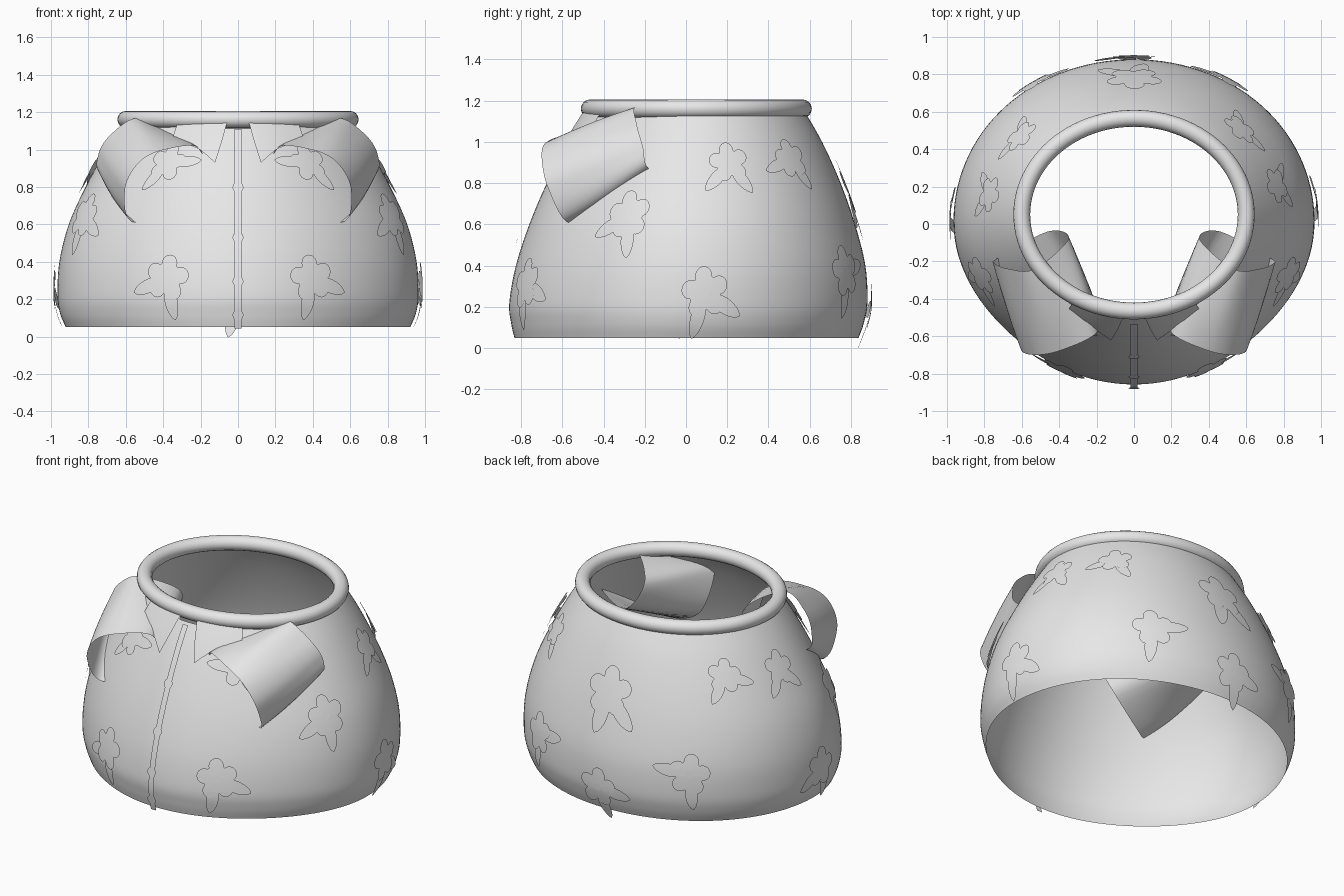
import bpy, bmesh, math
from mathutils import Vector

cube = bpy.data.objects.get("Cube")
if cube:
    bpy.data.objects.remove(cube, do_unlink=True)

mat = bpy.data.materials.new("light_grey")
mat.use_nodes = True
GREY = (0.8, 0.8, 0.8, 1)
mat.diffuse_color = GREY
mat.node_tree.nodes["Principled BSDF"].inputs["Base Color"].default_value = GREY


def finish(name, bm, angle=50):
    me = bpy.data.meshes.new(name)
    bm.to_mesh(me)
    bm.free()
    ob = bpy.data.objects.new(name, me)
    bpy.context.collection.objects.link(ob)
    me.materials.append(mat)
    bpy.ops.object.select_all(action="DESELECT")
    ob.select_set(True)
    bpy.context.view_layer.objects.active = ob
    bpy.ops.object.shade_smooth_by_angle(angle=math.radians(angle))


def spline(points, steps, closed=False):
    """Smooth curve through the points."""
    p = [Vector(q) for q in points]
    n = len(p)
    pick = (lambda i: p[i % n]) if closed else (lambda i: p[max(0, min(n - 1, i))])
    out = []
    for i in range(n if closed else n - 1):
        a, b, c, d = (pick(i + k) for k in (-1, 0, 1, 2))
        for s in range(steps):
            t = s / steps
            out.append(0.5 * (2 * b + (c - a) * t + (2 * a - 5 * b + 4 * c - d) * t * t
                              + (3 * b - a - 3 * c + d) * t ** 3))
    return out if closed else out + [p[-1]]


def loft(bm, rings, closed=True):
    rows = [[bm.verts.new(v) for v in r] for r in rings]
    n = len(rows[0])
    for a, b in zip(rows, rows[1:]):
        for i in range(n if closed else n - 1):
            j = (i + 1) % n
            bm.faces.new((a[i], a[j], b[j], b[i]))
    return rows


# Body profile: height, half width, front depth, back depth
ROWS = spline([(0.05, 0.92, 0.832, 0.837), (0.12, 0.95, 0.848, 0.862),
               (0.22, 0.965, 0.857, 0.88), (0.4, 0.955, 0.825, 0.87),
               (0.6, 0.905, 0.76, 0.82), (0.8, 0.815, 0.675, 0.75),
               (1.0, 0.705, 0.572, 0.66), (1.165, 0.6, 0.465, 0.565)], 5)


def point(theta, z):
    """Point on the body; theta is 0 at the front and grows towards +x."""
    k = 0
    while k < len(ROWS) - 2 and ROWS[k + 1][0] < z:
        k += 1
    a, b = ROWS[k], ROWS[k + 1]
    r = a + (b - a) * ((z - a[0]) / (b[0] - a[0]))
    cy, ry = (r[3] - r[2]) / 2, (r[3] + r[2]) / 2
    # the front is a little pinched at its diagonals
    f = 1 - (0.028 if math.cos(theta) > 0 else -0.006) * math.sin(2 * theta) ** 2
    return Vector((r[1] * f * math.sin(theta), cy - ry * f * math.cos(theta), z))


def lifted(theta, z, off):
    e = 0.01
    du = point(theta + e, z) - point(theta - e, z)
    dv = point(theta, z + e) - point(theta, z - e)
    return point(theta, z) + du.cross(dv).normalized() * off


# Body shell, with a small notch at the front of the neck
bm = bmesh.new()
N = 120
loft(bm, [[point(math.tau * i / N, r[0]) for i in range(N)] for r in ROWS])
notch = [f for f in bm.faces if f.calc_center_median().z > 1.11
         and abs(f.calc_center_median().x) < 0.055 and f.calc_center_median().y < 0]
bmesh.ops.delete(bm, geom=notch, context="FACES")
finish("shirt_body", bm)

# Rolled neck ring
bm = bmesh.new()
rings = []
for i in range(96):
    t = math.tau * i / 96
    d = Vector((math.sin(t), -math.cos(t), 0))
    c = Vector((0.6 * d.x, 0.05 + 0.515 * d.y, 1.161))
    rings.append([c + 0.045 * (d * math.cos(q) + Vector((0, 0, math.sin(q))))
                  for q in (math.tau * k / 16 for k in range(16))])
loft(bm, rings + rings[:1])
bmesh.ops.remove_doubles(bm, verts=bm.verts, dist=1e-5)
finish("neck_ring", bm)

# Open sleeves, lofted from the cuff to the shoulder
CUFF = [(0.55, -0.57, 0.61), (0.605, -0.67, 0.78), (0.53, -0.7, 0.93),
        (0.39, -0.675, 1.0), (0.2, -0.58, 1.0), (0.22, -0.45, 0.75)]
SHOULDER = [(0.725, -0.18, 0.87), (0.745, -0.21, 0.98), (0.67, -0.24, 1.09),
            (0.53, -0.24, 1.168), (0.35, -0.08, 1.06), (0.46, -0.04, 0.87)]
for side, sx in (("left", 1), ("right", -1)):
    bm = bmesh.new()
    ends = [spline(r, 8, True) for r in (CUFF, SHOULDER)]
    rings = []
    for k in range(7):
        t = k / 6
        ring = [a.lerp(b, t) for a, b in zip(*ends)]
        mid = sum(ring, Vector()) / len(ring)
        swell = 1 + 0.05 * math.sin(math.pi * t)
        rings.append([mid + (v - mid) * swell for v in ring])
    loft(bm, [[(v.x * sx, v.y, v.z) for v in r] for r in rings])
    finish(side + "_sleeve", bm)

    # Pointed collar flap lying on the body, its outer end under the sleeve
    bm = bmesh.new()
    hem = [(0.055, 1.14), (0.085, 1.03), (0.12, 0.92), (0.16, 0.957),
           (0.2, 0.99), (0.27, 1.02), (0.35, 1.05)]
    rows = []
    for k in range(6):
        rows.append([])
        for x, z in hem:
            h = z + (1.15 - z) * k / 5
            theta = math.asin(x / point(math.pi / 2, z).x)
            rows[-1].append(lifted(sx * theta, h, 0.02))
    loft(bm, rows, closed=False)
    finish(side + "_collar", bm)

# Button strip standing just off the front
bm = bmesh.new()
strip = []
for k in range(41):
    z = 0.05 + 1.045 * k / 40
    w = 0.018 / point(math.pi / 2, z).x
    strip.append([lifted(-w, z, 0.026), lifted(w, z, 0.026)])
loft(bm, strip, closed=False)
finish("button_strip", bm)

# Flat buttons
for z in (0.12, 0.29, 0.52, 0.785):
    bm = bmesh.new()
    width = point(math.pi / 2, z).x
    bm.faces.new([bm.verts.new(lifted(0.028 * math.cos(t) / width, z + 0.028 * math.sin(t), 0.031))
                  for t in (math.tau * i / 20 for i in range(20))])
    finish("button", bm)


def flower(theta, z, size, turn, leaves):
    """Five petals and slim leaves, wrapped over the body."""
    width = point(math.pi / 2, z).x
    lean = (point(theta, z + 0.02) - point(theta, z - 0.02)).length / 0.04

    def place(u, v, off):
        return lifted(theta + u / width, z + v / lean, off)

    bm = bmesh.new()
    n = 60
    rings = []
    for k in range(1, 6):
        ring = []
        for i in range(n):
            t = math.tau * i / n
            lobe = abs(math.cos(2.5 * (t - turn))) ** 0.6
            r = size * (0.52 + 0.48 * lobe) * k / 5
            ring.append(place(r * math.cos(t), r * math.sin(t), 0.022))
        rings.append(ring)
    bm.faces.new(loft(bm, rings)[0])
    for deg in leaves:
        a = math.radians(deg)
        blade = []
        for k in range(13):
            s = k / 12
            along = size * (0.4 + 1.4 * s)
            half = max(0.001, size * 0.3 * math.sin(math.pi * (0.15 + 0.85 * s)) ** 0.6)
            blade.append([place(along * math.cos(a) - w * math.sin(a),
                                along * math.sin(a) + w * math.cos(a), 0.017)
                          for w in (-half, 0, half)])
        loft(bm, blade, closed=False)
    finish("flower", bm)


# Flowers round both sides: left angle, right angle, height, size, leaf angles
PRINT = [(24, 23, 0.31, 0.125, (-100, -20)), (30, 30, 0.92, 0.11, (-55, 175)),
         (67, 67, 0.64, 0.125, (-85, -150)), (95, 91, 0.27, 0.125, (-105, -30)),
         (104, 100, 0.89, 0.11, (-55, -130)), (133, 129, 0.91, 0.105, (-60, -160)),
         (149, 146, 0.37, 0.125, (-95, 10))]
for left, right, z, size, leaves in PRINT:
    flower(math.radians(left), z, size, math.pi / 2 + 0.15, leaves)
    flower(-math.radians(right), z, size, math.pi / 2 - 0.15, [180 - a for a in leaves])
flower(math.pi, 0.21, 0.12, 1.5, (-75, -10))
flower(math.pi, 0.77, 0.15, 1.6, (-100, -50))
